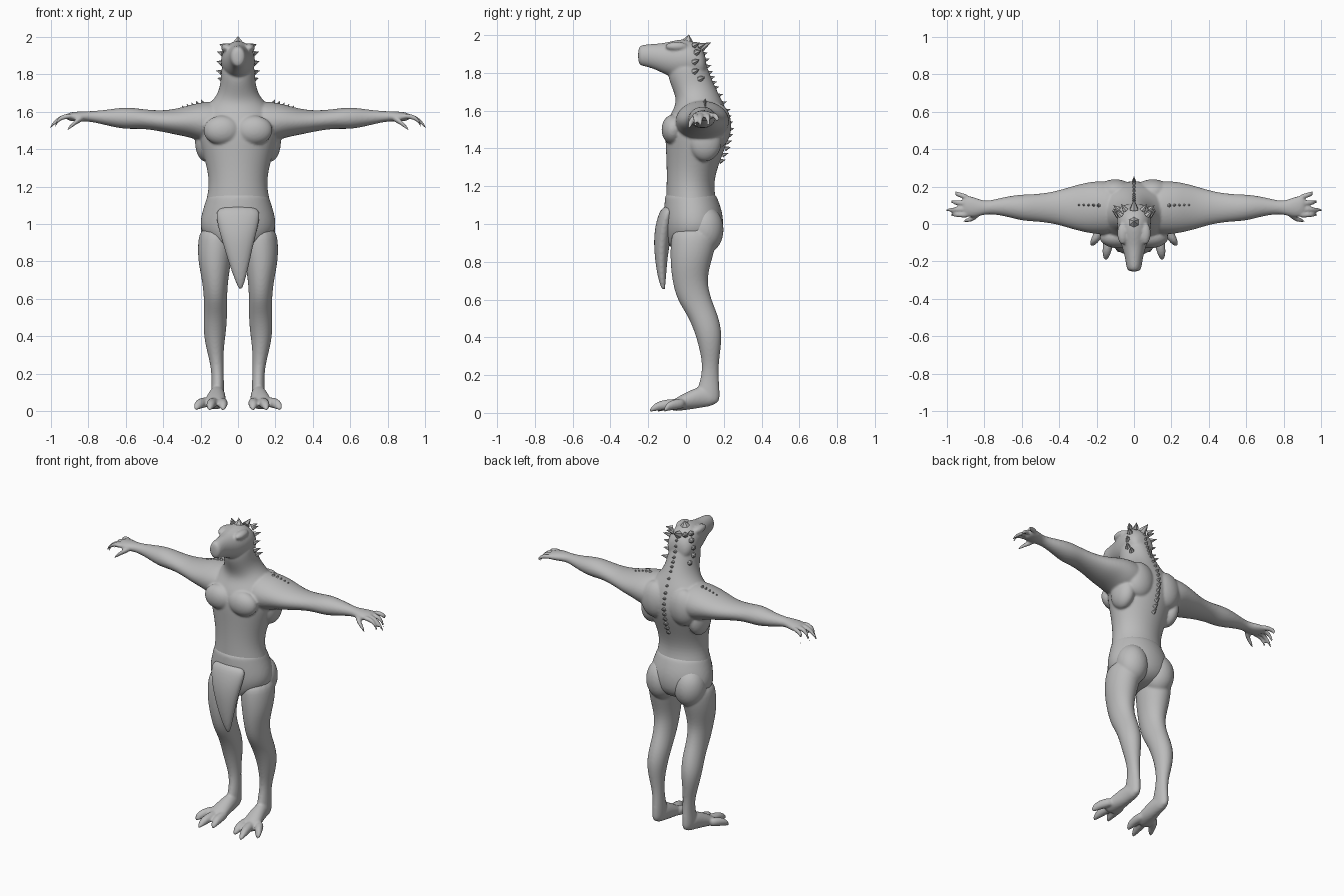
import bpy, bmesh, math
from mathutils import Vector, Matrix

old = bpy.data.objects.get("Cube")
if old:
    bpy.data.objects.remove(old, do_unlink=True)

grey = bpy.data.materials.new("stone grey")
grey.use_nodes = True
grey.diffuse_color = (0.5, 0.5, 0.5, 1)
grey.node_tree.nodes["Principled BSDF"].inputs["Base Color"].default_value = grey.diffuse_color


def place(axis, t, a, b):
    """Map a station and its two cross coordinates to a point."""
    return {"x": (t, a, b), "y": (a, t, b), "z": (a, b, t)}[axis]


def loft(bm, axis, sections, sides=16, mirror=1):
    """Skin ellipses given as (station, a_min, a_max, b_min, b_max)."""
    rings = []
    for t, a0, a1, b0, b1 in sections:
        ring = []
        for i in range(sides):
            angle = math.tau * i / sides
            a = (a0 + a1) / 2 + (a1 - a0) / 2 * math.cos(angle)
            b = (b0 + b1) / 2 + (b1 - b0) / 2 * math.sin(angle)
            x, y, z = place(axis, t, a, b)
            ring.append(bm.verts.new((x * mirror, y, z)))
        rings.append(ring)
    for low, high in zip(rings, rings[1:]):
        for i in range(sides):
            j = (i + 1) % sides
            bm.faces.new((low[i], low[j], high[j], high[i]))
    bm.faces.new(rings[0])
    bm.faces.new(rings[-1])


def digit(bm, axis, points, mirror):
    """Finger or toe: points are (x, y, z, radius)."""
    sections = []
    for x, y, z, r in points:
        t, a, b = {"x": (x, y, z), "y": (y, x, z)}[axis]
        sections.append((t, a - r, a + r, b - r, b + r))
    loft(bm, axis, sections, 8, mirror)


def blob(bm, centre, size, mirror=1):
    """Muscle mass as a stretched sphere."""
    x, y, z = centre
    matrix = Matrix.Translation((x * mirror, y, z)) @ Matrix.Diagonal((*size, 1))
    bmesh.ops.create_icosphere(bm, subdivisions=3, radius=1, matrix=matrix)


def spike(bm, base, direction, length, radius):
    d = Vector(direction).normalized()
    matrix = Matrix.Translation(Vector(base) + d * length * 0.3) @ d.to_track_quat("Z", "Y").to_matrix().to_4x4()
    bmesh.ops.create_cone(bm, cap_ends=True, segments=6, radius1=radius, radius2=0,
                          depth=length, matrix=matrix)


def finish(bm, name, voxel=0, smooth=4):
    bmesh.ops.recalc_face_normals(bm, faces=bm.faces[:])
    mesh = bpy.data.meshes.new(name)
    bm.to_mesh(mesh)
    bm.free()
    mesh.materials.append(grey)
    obj = bpy.data.objects.new(name, mesh)
    bpy.context.collection.objects.link(obj)
    if voxel:
        mesh.shade_smooth()
        sub = obj.modifiers.new("round", "SUBSURF")
        sub.levels = sub.render_levels = 2
        fuse = obj.modifiers.new("fuse", "REMESH")
        fuse.mode = "VOXEL"
        fuse.voxel_size = voxel
        fuse.use_smooth_shade = True
        relax = obj.modifiers.new("relax", "SMOOTH")
        relax.factor = 0.5
        relax.iterations = smooth
    return obj


def even(rows):
    """Expand (station, half width, b_min, b_max) to a symmetric section."""
    return [(t, -w, w, b0, b1) for t, w, b0, b1 in rows]


body = bmesh.new()

# Torso and neck
loft(body, "z", even([
    (0.88, .12, -.05, .12), (0.95, .18, -.09, .17), (1.02, .2, -.105, .19),
    (1.1, .18, -.11, .17), (1.2, .155, -.105, .145), (1.3, .168, -.105, .17),
    (1.4, .2, -.11, .21), (1.48, .22, -.115, .235), (1.56, .22, -.1, .23),
    (1.62, .18, -.06, .21), (1.67, .125, -.055, .185), (1.73, .097, -.08, .155),
    (1.8, .093, -.105, .125), (1.88, .085, -.08, .1)]))

# Head and snout
loft(body, "y", even([
    (.11, .06, 1.78, 1.89), (.07, .09, 1.76, 1.95), (.01, .095, 1.76, 1.985),
    (-.06, .085, 1.77, 1.975), (-.12, .066, 1.795, 1.958), (-.18, .048, 1.825, 1.955),
    (-.23, .042, 1.835, 1.95), (-.255, .032, 1.845, 1.94)]))

for s in (1, -1):
    # Brow, chest, shoulder blade, flank and seat masses
    blob(body, (.06, -.05, 1.94), (.03, .06, .025), s)
    blob(body, (.085, -.07, 1.5), (.1, .06, .08), s)
    blob(body, (.1, .17, 1.52), (.1, .07, .12), s)
    blob(body, (.17, .1, 1.44), (.06, .09, .11), s)
    blob(body, (.1, .1, .97), (.1, .1, .13), s)

    # Arm and palm
    loft(body, "x", [
        (.06, -.06, .22, 1.42, 1.66), (.18, -.06, .235, 1.43, 1.655),
        (.25, -.05, .225, 1.46, 1.64), (.33, -.03, .205, 1.475, 1.615),
        (.42, 0, .175, 1.495, 1.605), (.52, .012, .16, 1.51, 1.615),
        (.6, .015, .16, 1.503, 1.627), (.7, .045, .145, 1.525, 1.61),
        (.79, .055, .118, 1.548, 1.602), (.84, .035, .14, 1.545, 1.602),
        (.89, .035, .155, 1.548, 1.598), (.915, .05, .15, 1.555, 1.59)], mirror=s)

    # Fingers, fanned out and curled down
    for start, tip in ((.048, .05), (.08, .075), (.11, .118), (.14, .175)):
        reach = 1.005 - abs(start - .08) * .7
        digit(body, "x", [
            (.88, start, 1.575, .018), (.925, start * .6 + tip * .4, 1.575, .015),
            (.96, start * .3 + tip * .7, 1.56, .0145),
            (reach - .012, tip, 1.53, .011), (reach, tip, 1.508, .006)], s)
    digit(body, "x", [(.82, .06, 1.57, .02), (.86, .03, 1.55, .018),
                      (.89, .02, 1.525, .014), (.915, .012, 1.5, .006)], s)

    # Leg down to the heel
    loft(body, "z", [
        (.99, .03, .2, -.07, .16), (.9, .018, .218, -.085, .165),
        (.8, .035, .215, -.085, .135), (.7, .052, .193, -.075, .11),
        (.6, .058, .182, -.05, .135), (.52, .056, .183, .005, .17),
        (.43, .062, .187, .045, .192), (.34, .075, .172, .07, .185),
        (.25, .078, .147, .088, .172), (.17, .075, .14, .075, .175),
        (.1, .073, .145, .05, .18), (.04, .078, .14, .06, .178)], mirror=s)

    # Foot and clawed toes
    loft(body, "y", [
        (.16, .08, .14, .04, .1), (.1, .07, .148, .03, .15),
        (.03, .065, .165, .018, .125), (-.04, .062, .185, .01, .088),
        (-.08, .075, .18, .008, .06)], mirror=s)
    for root, tip, end in ((.085, .08, -.155), (.125, .15, -.195), (.165, .222, -.12)):
        middle = (root + tip) / 2
        digit(body, "y", [
            (root, 0, .05, .03), (middle, end * .5, .045, .031),
            (middle * .4 + tip * .6, end * .78, .036, .027),
            (tip, end * .92, .022, .017), (tip, end, .01, .006)], s)

finish(body, "body", 0.007)

# Wrapped cloth around the hips
wrap = bmesh.new()
loft(wrap, "z", even([
    (.87, .06, -.1, .1), (.91, .17, -.105, .18), (.98, .212, -.12, .203),
    (1.06, .198, -.12, .198), (1.13, .173, -.116, .172), (1.18, .162, -.11, .152)]))
finish(wrap, "hip_wrap", 0.01, 3)

# Hanging front flap
flap = bmesh.new()
loft(flap, "z", [
    (1.1, -.12, .12, -.125, -.05), (1.03, -.12, .12, -.155, -.06),
    (.95, -.1, .1, -.17, -.075), (.87, -.075, .08, -.17, -.09),
    (.79, -.05, .062, -.162, -.1), (.72, -.025, .045, -.15, -.105),
    (.67, -.005, .03, -.135, -.11), (.65, .005, .02, -.125, -.11)])
finish(flap, "front_flap", 0.008, 3)

# Spine ridge
ridge = bmesh.new()
spine = [(1.9, .09), (1.8, .118), (1.72, .15), (1.6, .21), (1.5, .23), (1.4, .212), (1.3, .17)]
for (z0, y0), (z1, y1) in zip(spine, spine[1:]):
    for k in (0, 1 / 3, 2 / 3):
        spike(ridge, (0, y0 + (y1 - y0) * k, z0 + (z1 - z0) * k), (0, 1, .3), .035, .014)
finish(ridge, "spine_ridge")

# Horns around the crown and cheeks, and the shoulder scales
horns = bmesh.new()
spike(horns, (0, .01, 1.975), (0, .2, 1), .036, .03)
spike(horns, (0, .09, 1.94), (0, 1, .5), .06, .025)
for s in (1, -1):
    for x, y, z in ((.05, .08, 1.945), (.075, .05, 1.95), (.085, .06, 1.91),
                    (.088, .05, 1.86), (.09, .05, 1.81), (.085, .08, 1.77)):
        spike(horns, (x * s, y, z), (x * s, .07, .03), .045, .018)
    for i in range(5):
        spike(horns, (s * (.19 + .025 * i), .1, 1.648 - .008 * i), (s * .5, .2, 1), .025, .012)
finish(horns, "horns_and_scales")
